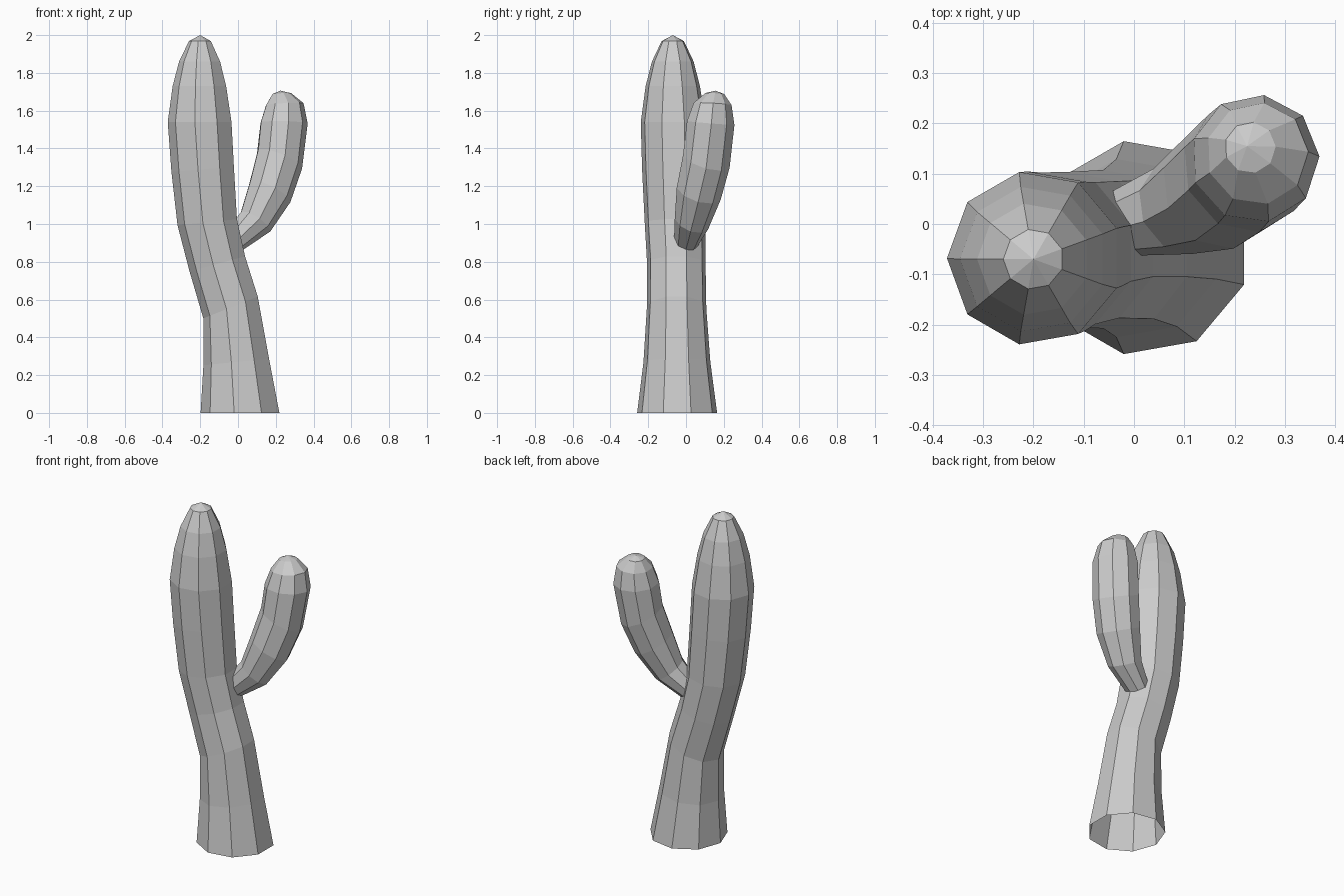
import bpy, bmesh, math
from mathutils import Vector

SIDES = 9


def stem(name, rings, tip, phase):
    """Loft tilted nine-sided rings (x, y, z, radius, lean x, lean y) up to a tip."""
    bm = bmesh.new()
    loops = []
    for x, y, z, r, lx, ly in rings:
        turn = Vector((0, 0, 1)).rotation_difference(Vector((lx, ly, 1)))
        loop = []
        for i in range(SIDES):
            a = math.radians(phase) + i * math.tau / SIDES
            p = turn @ Vector((r * math.cos(a), r * math.sin(a), 0))
            loop.append(bm.verts.new(Vector((x, y, z)) + p))
        loops.append(loop)
    for low, high in zip(loops, loops[1:]):
        for i in range(SIDES):
            j = (i + 1) % SIDES
            bm.faces.new((low[i], low[j], high[j], high[i]))
    top = bm.verts.new(tip)
    for i in range(SIDES):
        bm.faces.new((loops[-1][i], loops[-1][(i + 1) % SIDES], top))
    mesh = bpy.data.meshes.new(name)
    bm.to_mesh(mesh)
    bm.free()
    obj = bpy.data.objects.new(name, mesh)
    bpy.context.collection.objects.link(obj)
    return obj


# Main trunk, open at the ground
stem("cactus_trunk", [
    (0.017, -0.047, 0.00, 0.215, 0, 0),
    (-0.004, -0.048, 0.27, 0.180, -0.10, 0),
    (-0.035, -0.050, 0.56, 0.160, -0.40, 0),
    (-0.105, -0.051, 0.79, 0.157, -0.27, 0),
    (-0.158, -0.058, 1.01, 0.163, -0.10, 0),
    (-0.182, -0.064, 1.29, 0.171, -0.08, 0),
    (-0.198, -0.068, 1.54, 0.174, 0, 0),
    (-0.200, -0.070, 1.73, 0.146, 0, 0),
    (-0.200, -0.070, 1.86, 0.112, 0, 0),
    (-0.200, -0.070, 1.968, 0.060, 0, 0),
], (-0.20, -0.07, 2.0), 20)

# Side arm, rooted inside the trunk
stem("cactus_arm", [
    (-0.030, 0.000, 0.900, 0.065, 0.80, 0.20),
    (0.090, 0.030, 1.010, 0.095, 0.65, 0.40),
    (0.167, 0.068, 1.170, 0.123, 0.50, 0.32),
    (0.218, 0.108, 1.340, 0.130, 0.40, 0.30),
    (0.241, 0.130, 1.535, 0.128, 0.02, 0.08),
    (0.245, 0.140, 1.635, 0.102, -0.05, 0.05),
    (0.231, 0.152, 1.690, 0.051, -0.05, 0.05),
], (0.225, 0.155, 1.706), 2)
